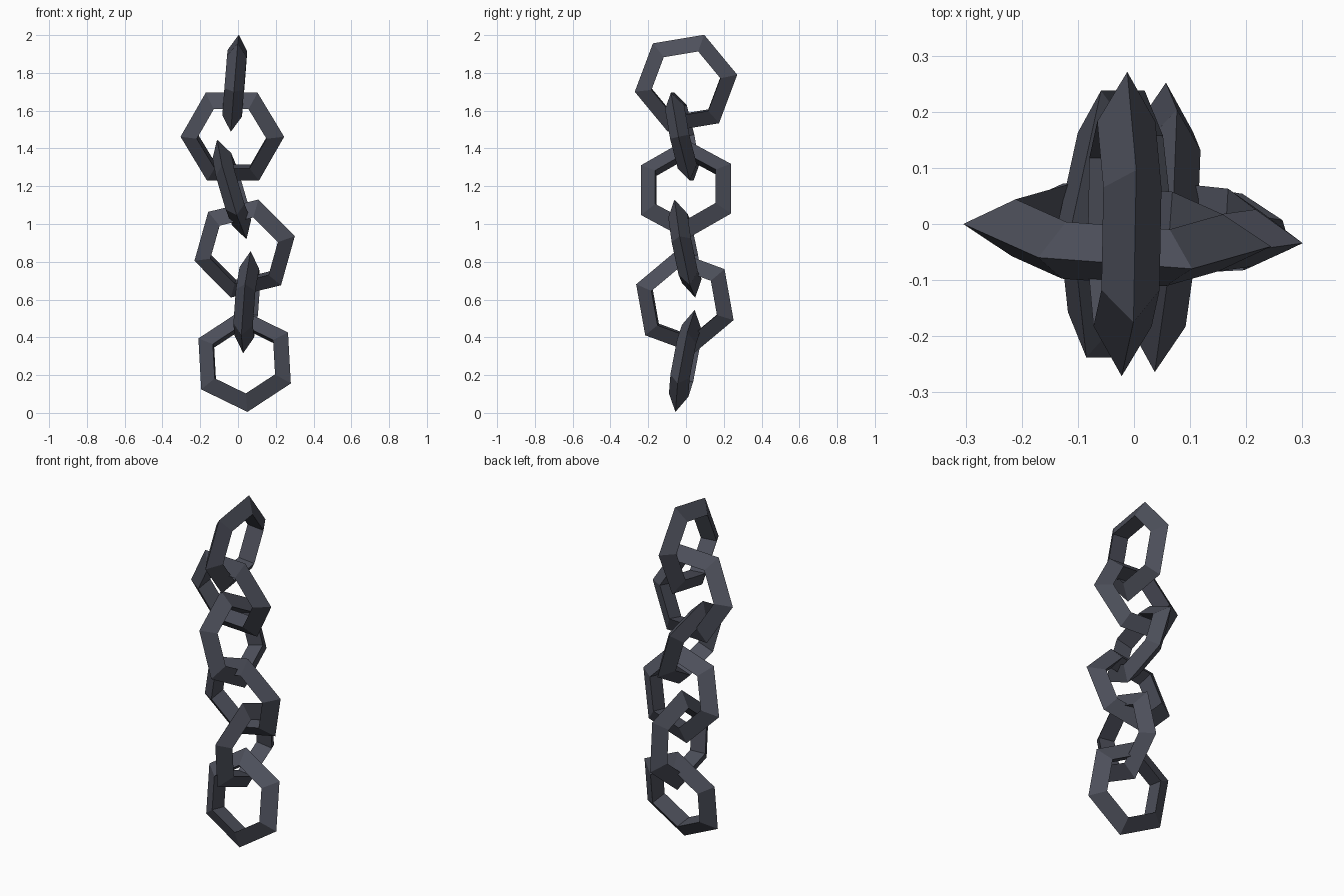
import bpy
from mathutils import Matrix, Vector

if "Cube" in bpy.data.objects:
    bpy.data.objects.remove(bpy.data.objects["Cube"])

steel = bpy.data.materials.new("dark_steel")
steel.diffuse_color = (0.075, 0.08, 0.105, 1)
steel.use_nodes = True
steel.node_tree.nodes["Principled BSDF"].inputs["Base Color"].default_value = steel.diffuse_color


def link(name, face, centre, vertex, slope_h, slope_z):
    """Hexagonal link with triangular section.
    face: axis the link faces; vertex: (horizontal, z) direction to one corner;
    slopes: how the link plane leans along its face axis."""
    h, z = vertex
    depth = slope_h * h + slope_z * z
    if face == "x":
        normal = Vector((1, -slope_h, -slope_z)).normalized()
        u = Vector((depth, h, z)).normalized()
    else:
        normal = Vector((-slope_h, 1, -slope_z)).normalized()
        u = Vector((h, depth, z)).normalized()
    v = normal.cross(u)
    bpy.ops.mesh.primitive_torus_add(major_segments=6, minor_segments=3,
                                     major_radius=0.215, minor_radius=0.06)
    ob = bpy.context.object
    ob.name = name
    ob.data.materials.append(steel)
    rot = Matrix((u, v, normal)).transposed()
    ob.matrix_world = Matrix.Translation(centre) @ rot.to_4x4()
    bpy.ops.object.shade_flat()


# Chain from top to bottom, links alternately facing x and y
link("chain_link_1", "x", (-0.017, 0.0, 1.745), (0.27, 0.045), 0.005, 0.08)
link("chain_link_2", "y", (-0.03, -0.02, 1.462), (1, 0), -0.073, -0.215)
link("chain_link_3", "x", (-0.033, 0.0, 1.183), (0, 1), 0.06, -0.295)
link("chain_link_4", "y", (0.035, -0.006, 0.87), (0.265, 0.065), -0.058, -0.195)
link("chain_link_5", "x", (0.047, -0.006, 0.586), (0.258, -0.095), 0.07, 0.085)
link("chain_link_6", "y", (0.035, -0.005, 0.275), (0.015, -0.27), -0.07, 0.185)
